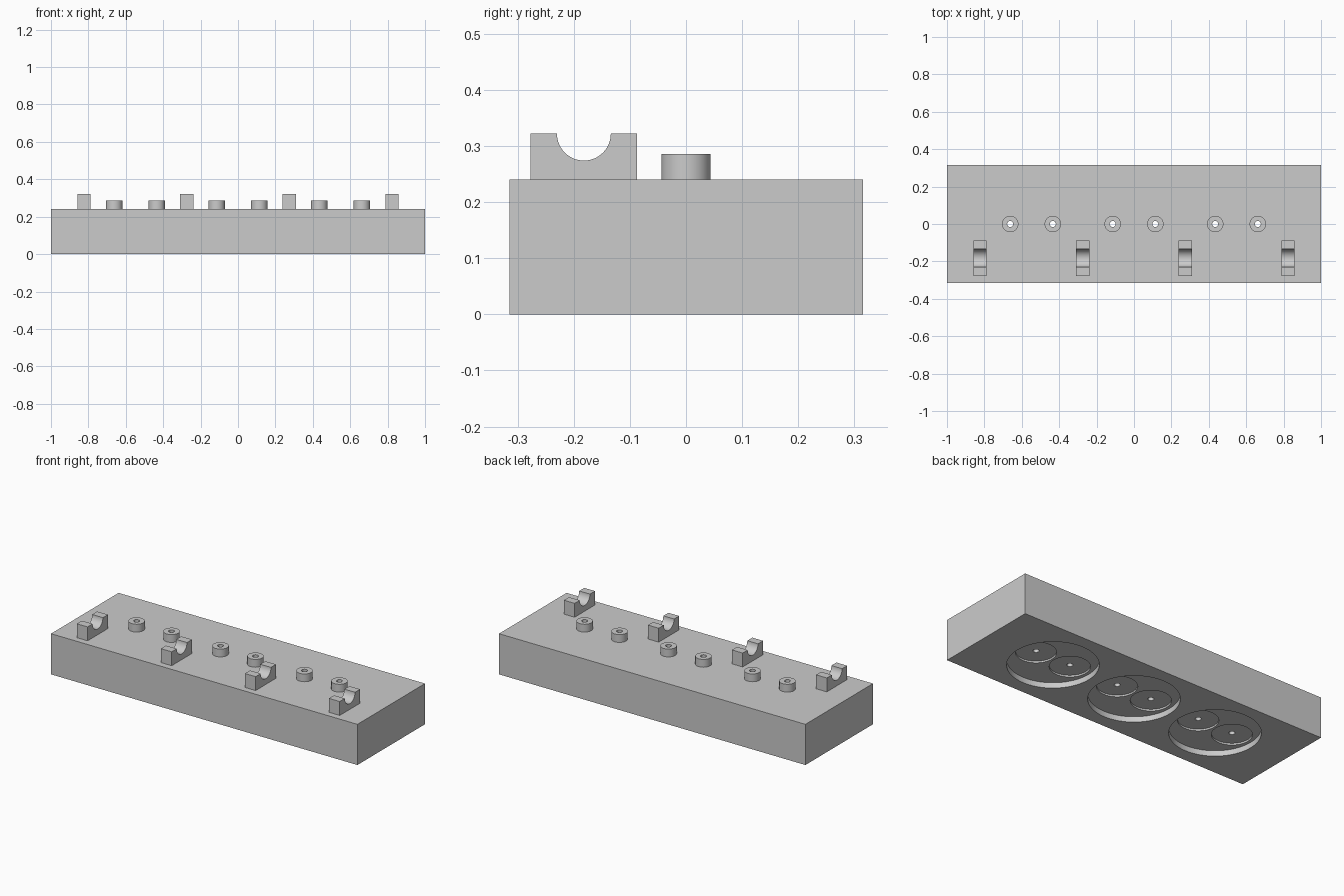
import bpy, bmesh, math

if "Cube" in bpy.data.objects:
    bpy.data.objects.remove(bpy.data.objects["Cube"])

TOP = 0.24                        # plate thickness
POCKETS = (-0.548, 0.0, 0.548)    # pocket centres along x
PAIR = 0.114                      # half spacing of the holes in a pocket
HOLE_R = 0.016


def new_object(name, bm):
    mesh = bpy.data.meshes.new(name)
    bmesh.ops.recalc_face_normals(bm, faces=bm.faces)
    bm.to_mesh(mesh)
    bm.free()
    ob = bpy.data.objects.new(name, mesh)
    bpy.context.collection.objects.link(ob)
    return ob


def activate(ob):
    bpy.ops.object.select_all(action='DESELECT')
    ob.select_set(True)
    bpy.context.view_layer.objects.active = ob


def smooth(ob):
    activate(ob)
    bpy.ops.object.shade_smooth_by_angle(angle=math.radians(30))


def cut_cylinder(ob, x, r, z0, z1, segments=64):
    bpy.ops.mesh.primitive_cylinder_add(vertices=segments, radius=r, depth=z1 - z0,
                                        location=(x, 0, (z0 + z1) / 2))
    cutter = bpy.context.object
    cutter.hide_render = True
    mod = ob.modifiers.new("cut", 'BOOLEAN')
    mod.operation, mod.solver, mod.object = 'DIFFERENCE', 'EXACT', cutter
    activate(ob)
    bpy.ops.object.modifier_apply(modifier=mod.name)
    bpy.data.objects.remove(cutter)


# Base plate
bm = bmesh.new()
bmesh.ops.create_cube(bm, size=1)
for v in bm.verts:
    v.co.x *= 2
    v.co.y *= 0.63
    v.co.z = (v.co.z + 0.5) * TOP
plate = new_object("base_plate", bm)

# Round pockets underneath, each with two shallow seats and through holes
hole_xs = [x + s * PAIR for x in POCKETS for s in (-1, 1)]
for x in POCKETS:
    cut_cylinder(plate, x, 0.24, -0.1, 0.032, 96)
for x in hole_xs:
    cut_cylinder(plate, x, 0.107, -0.1, 0.042)
    cut_cylinder(plate, x, HOLE_R, -0.1, 0.4, 32)
smooth(plate)

# Hollow bosses on top, spun from an open profile
for i, x in enumerate(hole_xs):
    bm = bmesh.new()
    pts = [(0.044, TOP), (0.044, 0.286), (HOLE_R, 0.286), (HOLE_R, TOP)]
    vs = [bm.verts.new((r, 0, z)) for r, z in pts]
    es = [bm.edges.new(p) for p in zip(vs, vs[1:])]
    bmesh.ops.spin(bm, geom=vs + es, cent=(0, 0, 0), axis=(0, 0, 1),
                   angle=math.tau, steps=32)
    bmesh.ops.remove_doubles(bm, verts=bm.verts, dist=1e-5)
    boss = new_object(f"hollow_boss_{i + 1}", bm)
    boss.location.x = x
    smooth(boss)

# Cable saddles with a half-round groove
yc, zt, groove = -0.182, 0.322, 0.048
for i, x in enumerate((-0.823, -0.274, 0.274, 0.823)):
    profile = [(yc + 0.095, zt), (yc + 0.095, TOP), (yc - 0.095, TOP), (yc - 0.095, zt)]
    for k in range(25):
        a = math.pi + math.pi * k / 24
        profile.append((yc + groove * math.cos(a), zt + groove * math.sin(a)))
    bm = bmesh.new()
    face = bm.faces.new([bm.verts.new((x - 0.035, y, z)) for y, z in profile])
    ext = bmesh.ops.extrude_face_region(bm, geom=[face])
    moved = [g for g in ext["geom"] if isinstance(g, bmesh.types.BMVert)]
    bmesh.ops.translate(bm, verts=moved, vec=(0.07, 0, 0))
    smooth(new_object(f"saddle_{i + 1}", bm))
